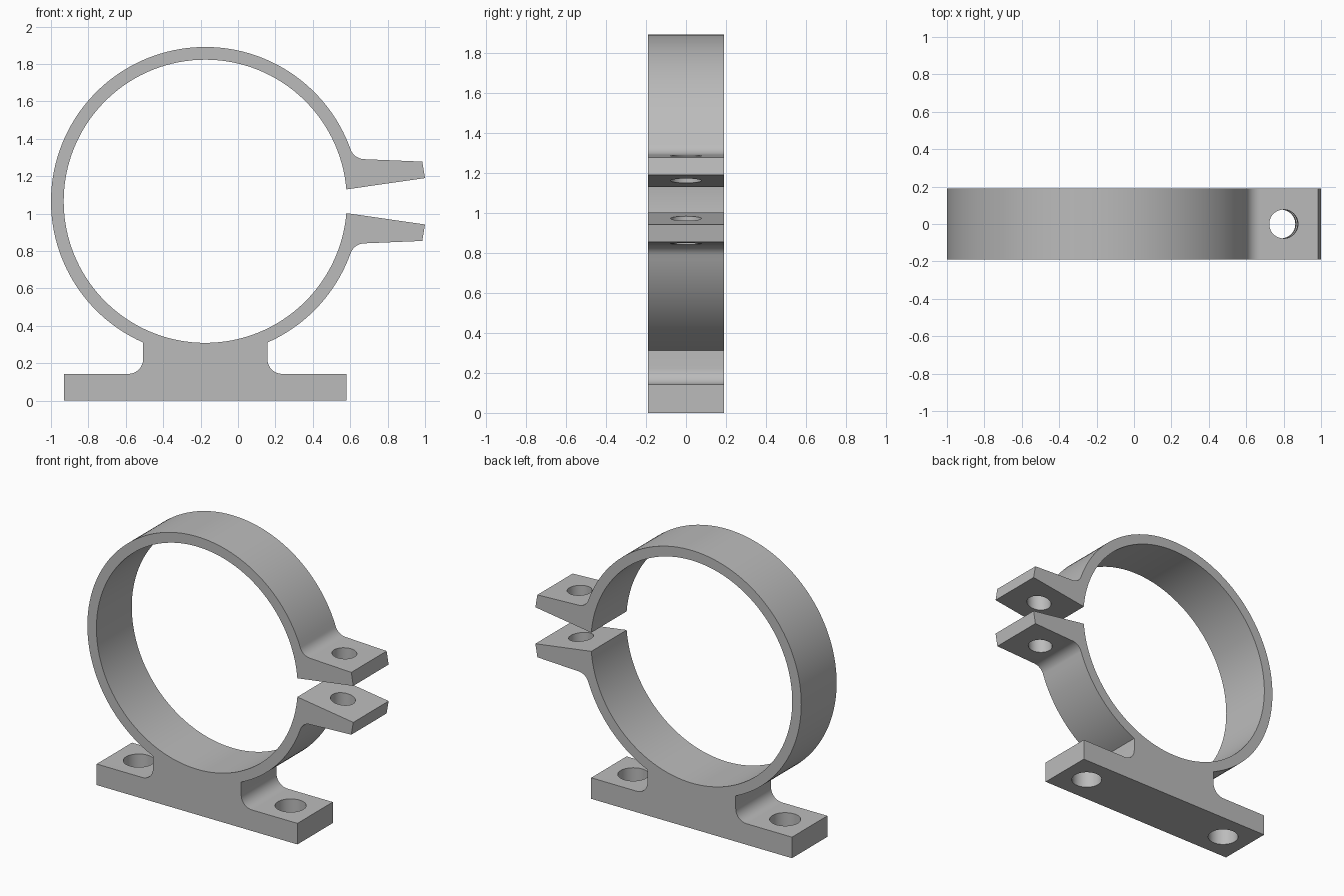
import bpy, bmesh
from math import sin, cos, asin, acos, pi, radians
from mathutils import Vector

cube = bpy.data.objects.get("Cube")
if cube:
    bpy.data.objects.remove(cube, do_unlink=True)

steel = bpy.data.materials.new("plain_grey")
steel.use_nodes = True
grey = (0.5, 0.5, 0.5, 1)
steel.diffuse_color = grey
steel.node_tree.nodes["Principled BSDF"].inputs["Base Color"].default_value = grey

CX, CZ = -0.175, 1.066          # ring centre
R_OUT, R_IN = 0.825, 0.757
HALF_DEPTH = 0.19
FILLET = 0.08


def arc(cx, cz, r, start, end, steps):
    """Points along an arc, angles in radians."""
    angles = [start + (end - start) * i / steps for i in range(steps + 1)]
    return [(cx + r * cos(a), cz + r * sin(a)) for a in angles]


def flip(points):
    """Mirror across the ring's horizontal centre line, reversing the order."""
    return [(x, 2 * CZ - z) for x, z in reversed(points)]


def mirror_x(points):
    return [(2 * CX - x, z) for x, z in reversed(points)]


# Upper clamping ear: fillet off the ring, then the tapered tip
reach = R_OUT + FILLET
ear_angle = asin((1.291 + FILLET - CZ) / reach)
ear = arc(CX + reach * cos(ear_angle), CZ + reach * sin(ear_angle), FILLET,
          pi + ear_angle, radians(267.7), 10)
ear += [(0.985, 1.278), (1.0, 1.19)]

# Foot: right half of the pedestal and base flange
foot_x, flange_z, end_x = 0.157, 0.143, 0.58
foot_angle = acos((foot_x - CX) / R_OUT)
foot = arc(foot_x + FILLET, flange_z + FILLET, FILLET, pi, 1.5 * pi, 10)
foot += [(end_x, flange_z), (end_x, 0)]

# Whole outline: bore, lower ear, ring, foot, ring, upper ear
gap = asin(0.0635 / R_IN)
outline = arc(CX, CZ, R_IN, gap, 2 * pi - gap, 128)
outline += flip(ear)
outline += arc(CX, CZ, R_OUT, -ear_angle, -foot_angle, 24)[1:]
outline += foot + mirror_x(foot)
outline += arc(CX, CZ, R_OUT, foot_angle - pi, ear_angle - 2 * pi, 96)[:-1]
outline += ear

bm = bmesh.new()
face = bm.faces.new([bm.verts.new((x, -HALF_DEPTH, z)) for x, z in outline])
extruded = bmesh.ops.extrude_face_region(bm, geom=[face])["geom"]
bmesh.ops.translate(bm, vec=(0, 2 * HALF_DEPTH, 0),
                    verts=[v for v in extruded if isinstance(v, bmesh.types.BMVert)])
bmesh.ops.recalc_face_normals(bm, faces=bm.faces)
mesh = bpy.data.meshes.new("pipe_clamp")
bm.to_mesh(mesh)
bm.free()
clamp = bpy.data.objects.new("pipe_clamp", mesh)
bpy.context.collection.objects.link(clamp)
mesh.materials.append(steel)


def drill(name, bottom, top, radius):
    """Cut a round hole between two points, then discard the cutter."""
    bottom, top = Vector(bottom), Vector(top)
    axis = top - bottom
    bpy.ops.mesh.primitive_cylinder_add(
        vertices=48, radius=radius, depth=axis.length, location=(bottom + top) / 2,
        rotation=axis.to_track_quat('Z', 'Y').to_euler())
    cutter = bpy.context.object
    cutter.name = name
    cutter.hide_render = True
    cutter.data.materials.append(steel)
    mod = clamp.modifiers.new(name, 'BOOLEAN')
    mod.operation = 'DIFFERENCE'
    mod.solver = 'EXACT'
    mod.object = cutter
    bpy.context.view_layer.objects.active = clamp
    bpy.ops.object.modifier_apply(modifier=mod.name)
    bpy.data.objects.remove(cutter, do_unlink=True)


# Mounting holes in the flange and the bolt hole through both ears
for x in (-0.746, 0.396):
    drill("mounting_hole", (x, 0, -0.1), (x, 0, 0.3), 0.096)
drill("bolt_hole", (0.782, 0, 0.75), (0.804, 0, 1.4), 0.077)

bpy.ops.object.select_all(action='DESELECT')
clamp.select_set(True)
bpy.context.view_layer.objects.active = clamp
bpy.ops.object.shade_smooth_by_angle(angle=radians(25))
